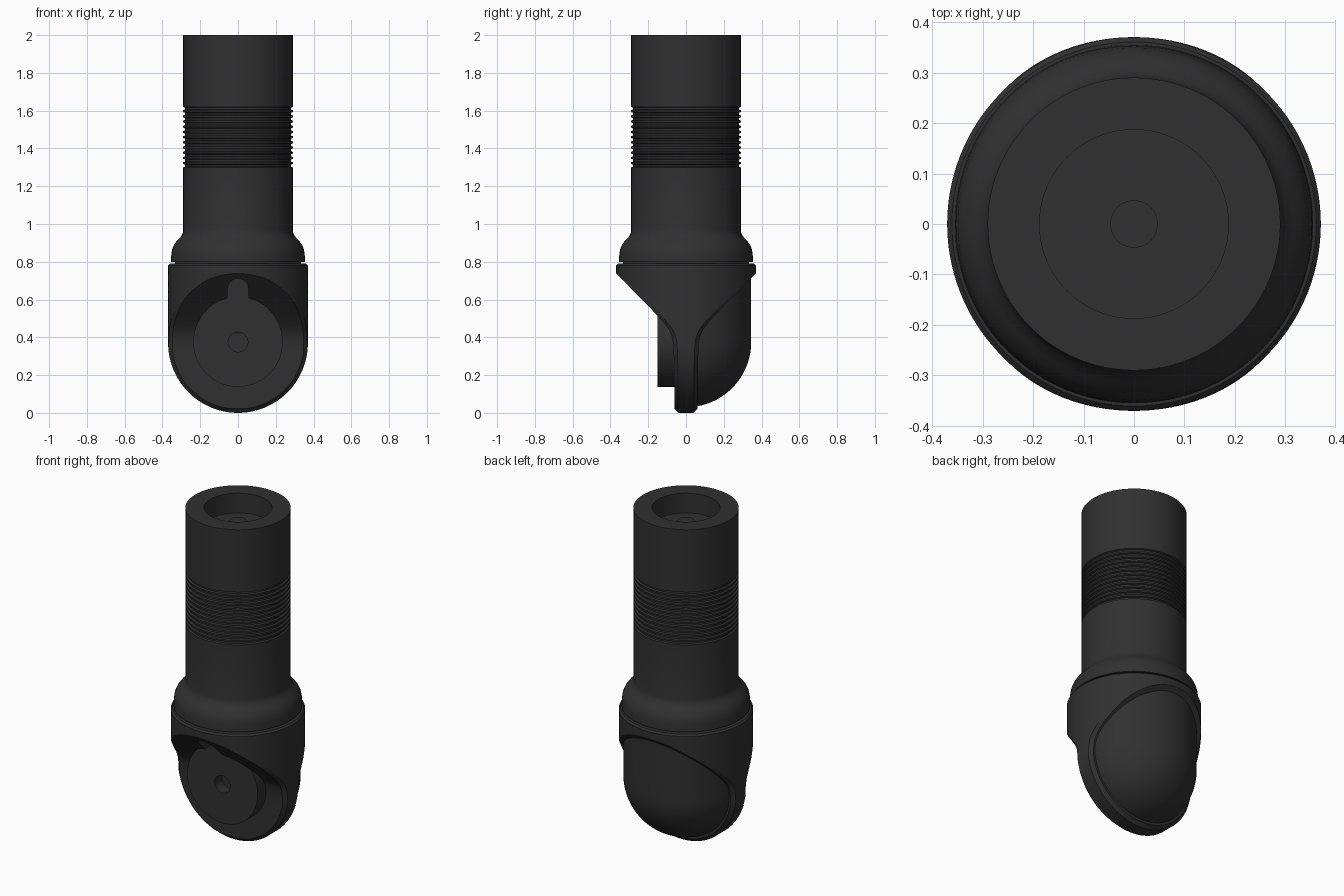
import bpy, bmesh, math
from math import sin, cos, pi, sqrt

if "Cube" in bpy.data.objects:
    bpy.data.objects.remove(bpy.data.objects["Cube"])

mat = bpy.data.materials.new("dark_steel")
mat.diffuse_color = (0.03, 0.03, 0.03, 1)
mat.use_nodes = True
mat.node_tree.nodes["Principled BSDF"].inputs["Base Color"].default_value = mat.diffuse_color


def finish(name, bm, smooth=True):
    bmesh.ops.remove_doubles(bm, verts=bm.verts, dist=1e-5)
    bmesh.ops.recalc_face_normals(bm, faces=bm.faces)
    me = bpy.data.meshes.new(name)
    bm.to_mesh(me)
    bm.free()
    ob = bpy.data.objects.new(name, me)
    bpy.context.collection.objects.link(ob)
    me.materials.append(mat)
    if smooth:
        shade(ob)
    return ob


def shade(ob):
    bpy.ops.object.select_all(action='DESELECT')
    ob.select_set(True)
    bpy.context.view_layer.objects.active = ob
    bpy.ops.object.shade_smooth_by_angle(angle=math.radians(28))


def lathe(name, profile, angle=2 * pi, n=96):
    """Revolve (radius, z) points about z."""
    bm = bmesh.new()
    rings = [[bm.verts.new((r * cos(angle * i / n), r * sin(angle * i / n), z))
              for i in range(n + 1)] for r, z in profile]
    for a, b in zip(rings, rings[1:]):
        for i in range(n):
            bm.faces.new((a[i], a[i + 1], b[i + 1], b[i]))
    return finish(name, bm)


def face_front(ob, z):
    """Turn a lathed part so its axis points to -y, centred at height z."""
    ob.rotation_euler = (pi / 2, 0, 0)
    ob.location = (0, 0, z)
    return ob


# Shaft with socket and pin on top, ring grooves and flared shoulder
profile = [(0, 1.92), (.047, 1.92), (.047, 1.88), (.187, 1.88), (.187, 2), (.29, 2)]
teeth = 12
pitch = .33 / teeth
for i in range(teeth):
    z = 1.62 - i * pitch
    profile += [(.29, z), (.28, z - .004), (.28, z - .5 * pitch), (.29, z - .5 * pitch - .004)]
profile += [(.29, 1.29), (.29, .965), (.293, .95), (.301, .935), (.315, .919), (.329, .904),
            (.341, .886), (.349, .866), (.353, .84), (.355, .80), (.333, .80), (.333, .78), (0, .78)]
lathe("shaft", profile)

# Head: horizontal slices of a collar narrowing by 45 degree slopes to a round plate
R = .37


def head_slice(z):
    d = z - R - .06
    f = min(R, .06 + (d + sqrt(d * d + .0025)) / 2, .04 + z)
    c = max(0, min(.02, z, (2 * R - z) * .1))
    yo = f - c
    w = sqrt(max(0, R * R - (z - R) ** 2)) if z < R else R
    if z >= 2 * R - 1e-6:
        f = yo = R
    xi = sqrt(max(0, R * R - yo * yo)) - c
    if z < R:
        xi = min(xi, sqrt(max(0, (R - c) ** 2 - (z - R) ** 2)))
    xi = max(0, xi)
    a = math.asin(min(1, yo / R))
    front = [(xi * (-1 + 2 * i / 8), -f) for i in range(9)]
    side = []
    for i in range(49):
        t = a * (-1 + 2 * i / 48)
        side.append((min(R * cos(t), w), R * sin(t)))
    half = front + side
    return half + [(-x, -y) for x, y in half]


bm = bmesh.new()
levels = [R - R * cos(pi * i / 72) for i in range(73)]
rings = [[bm.verts.new((x, y, z)) for x, y in head_slice(z)] for z in levels]
for z, s in ((.78, 1), (.79, .975)):
    rings.append([bm.verts.new((x * s, y * s, z)) for x, y in head_slice(.78)])
n = len(rings[0])
for a, b in zip(rings, rings[1:]):
    for i in range(n):
        j = (i + 1) % n
        bm.faces.new((a[i], a[j], b[j], b[i]))
bm.faces.new(rings[-1])
head = finish("head", bm, False)

# Pocket and key slot cut into the front slope
pocket = face_front(lathe("pocket_cutter", [(0, .15), (.238, .15), (.238, .6), (0, .6)]), .375)
slot_end = face_front(lathe("slot_end_cutter", [(0, .151), (.055, .151), (.055, .6), (0, .6)], n=40), .655)
bm = bmesh.new()
bmesh.ops.create_cube(bm, size=1)
for v in bm.verts:
    v.co = (v.co.x * .11, v.co.y * .45 - .377, v.co.z * .1 + .605)
slot = finish("slot_cutter", bm, False)
for cutter in (pocket, slot, slot_end):
    m = head.modifiers.new("cut", 'BOOLEAN')
    m.operation = 'DIFFERENCE'
    m.solver = 'EXACT'
    m.object = cutter
bpy.context.view_layer.update()
me = bpy.data.meshes.new_from_object(head.evaluated_get(bpy.context.evaluated_depsgraph_get()))
head.modifiers.clear()
head.data = me
for cutter in (pocket, slot, slot_end):
    bpy.data.objects.remove(cutter)
shade(head)

# Front disc with a blind centre hole
face_front(lathe("front_disc", [(0, .08), (.052, .08), (.052, .15), (.237, .15), (.237, 0), (0, 0)]), .375)

# Rounded housing on the back of the plate
dome = [(.345 * sin(pi / 2 * i / 32), .375 - .345 * cos(pi / 2 * i / 32)) for i in range(33)]
lathe("back_dome", dome + [(.345, .725), (0, .725)], angle=pi)
